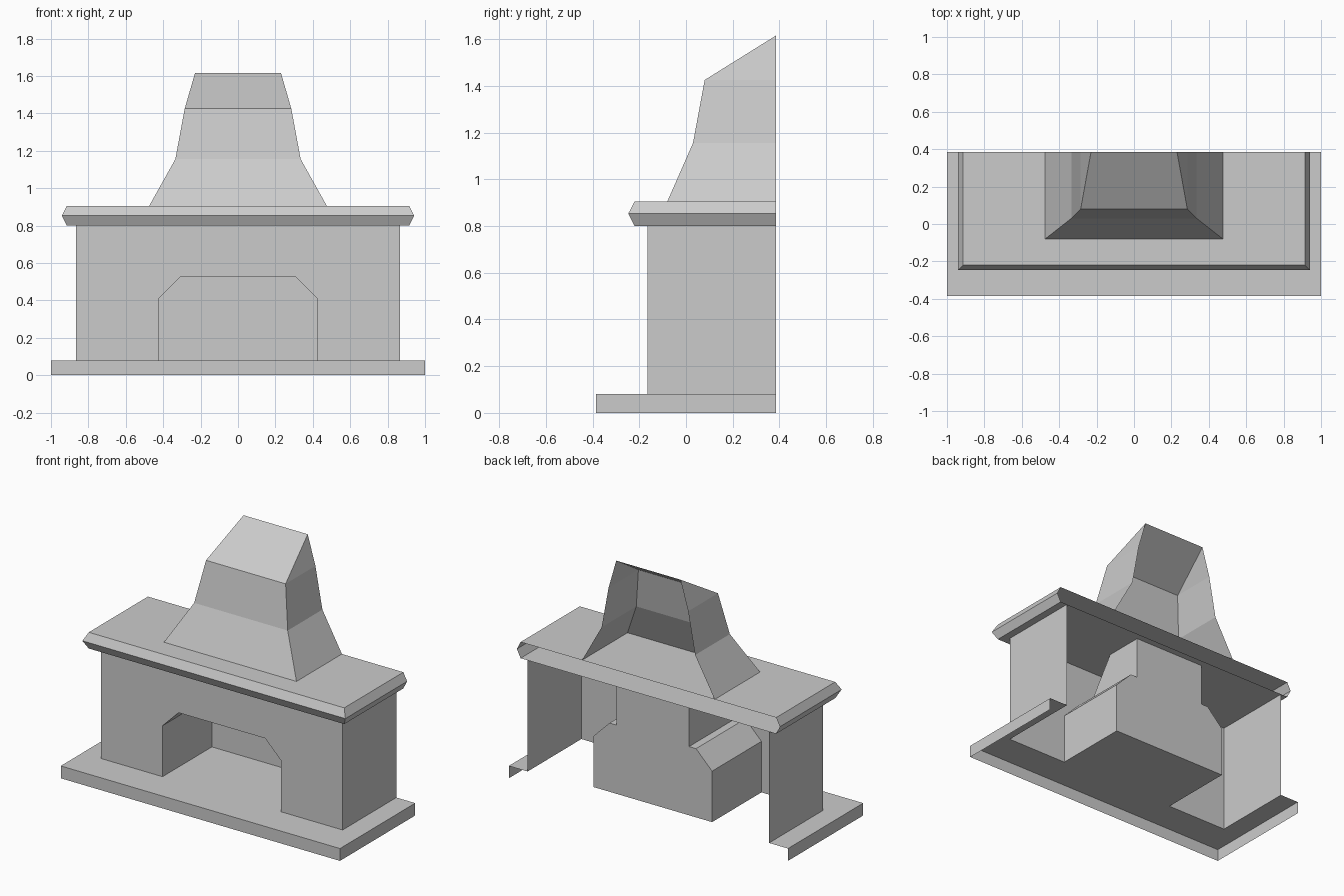
import bpy, bmesh

if "Cube" in bpy.data.objects:
    bpy.data.objects.remove(bpy.data.objects["Cube"])

BACK = 0.385      # wall plane: every part is open here
BODY_Y = -0.165   # front of the fireplace body
FIRE_Y = 0.34     # back of the firebox
FLUE_Y = -0.11    # front of the flue where it leaves the firebox


def make(name, faces):
    """Build an object from polygons, welding shared corners."""
    bm = bmesh.new()
    for pts in faces:
        bm.faces.new([bm.verts.new(p) for p in pts])
    bmesh.ops.remove_doubles(bm, verts=bm.verts, dist=1e-5)
    bmesh.ops.recalc_face_normals(bm, faces=bm.faces)
    me = bpy.data.meshes.new(name)
    bm.to_mesh(me)
    bm.free()
    ob = bpy.data.objects.new(name, me)
    bpy.context.collection.objects.link(ob)
    return ob


def ring(hw, front, z):
    """Three-sided outline, open towards the wall."""
    return [(-hw, BACK, z), (-hw, front, z), (hw, front, z), (hw, BACK, z)]


def loft(*sections):
    """Quads between neighbouring rings; a collapsed side becomes a triangle."""
    rings = [ring(*s) for s in sections]
    faces = []
    for a, b in zip(rings, rings[1:]):
        for i in range(3):
            quad = [a[i], a[i + 1], b[i + 1], b[i]]
            faces.append(list(dict.fromkeys(quad)))
    return faces


def mirrored(half):
    """Complete a left-to-right symmetric outline from its right half."""
    return half + [(-x, y, z) for x, y, z in reversed(half)]


# Base: rim plus a top that is open under the hollow body
base_top = mirrored([(1, -0.385, 0.08), (1, BACK, 0.08), (0.865, BACK, 0.08),
                     (0.865, BODY_Y, 0.08), (0.425, BODY_Y, 0.08),
                     (0.425, FIRE_Y, 0.08)])
make("base", loft((1, -0.385, 0), (1, -0.385, 0.08)) + [base_top])

# Body: front with arched opening and two side walls
arch = [(-0.425, 0.08), (-0.425, 0.41), (-0.31, 0.525),
        (0.31, 0.525), (0.425, 0.41), (0.425, 0.08)]
front = [(x, BODY_Y, z) for x, z in
         [(-0.865, 0.08), *arch, (0.865, 0.08), (0.865, 0.8), (-0.865, 0.8)]]
sides = [[(x, BODY_Y, 0.08), (x, BACK, 0.08), (x, BACK, 0.8), (x, BODY_Y, 0.8)]
         for x in (-0.865, 0.865)]
make("body", [front] + sides)

# Firebox: walls along the arch, roof notched for the flue, back, tapering flue
fire = [[(a[0], BODY_Y, a[1]), (b[0], BODY_Y, b[1]),
         (b[0], FIRE_Y, b[1]), (a[0], FIRE_Y, a[1])]
        for a, b in zip(arch, arch[1:]) if a[1] != b[1]]
fire.append(mirrored([(0.31, BODY_Y, 0.525), (0.31, FIRE_Y, 0.525),
                      (0.26, FIRE_Y, 0.525), (0.26, FLUE_Y, 0.525)]))
fire.append(mirrored([(0.425, FIRE_Y, 0.08), (0.425, FIRE_Y, 0.41),
                      (0.31, FIRE_Y, 0.525), (0.26, FIRE_Y, 0.525),
                      (0.26, FIRE_Y, 0.8)]))
fire += [[(x, FLUE_Y, 0.525), (x, FIRE_Y, 0.525), (x, FIRE_Y, 0.8), (x, 0.08, 0.8)]
         for x in (-0.26, 0.26)]
fire.append(mirrored([(0.26, FLUE_Y, 0.525), (0.26, 0.08, 0.8)]))
make("firebox", fire)

# Mantel shelf: double-bevelled edge with closed top and underside
make("mantel", loft((0.915, -0.22, 0.8), (0.942, -0.247, 0.853), (0.915, -0.22, 0.905))
     + [ring(0.915, -0.22, 0.8), ring(0.915, -0.22, 0.905)])

# Chimney hood: tapering shell that slopes back to the wall
make("chimney_hood", loft((0.475, -0.08, 0.905), (0.335, 0.03, 1.155),
                          (0.285, 0.08, 1.425), (0.23, BACK, 1.615)))
